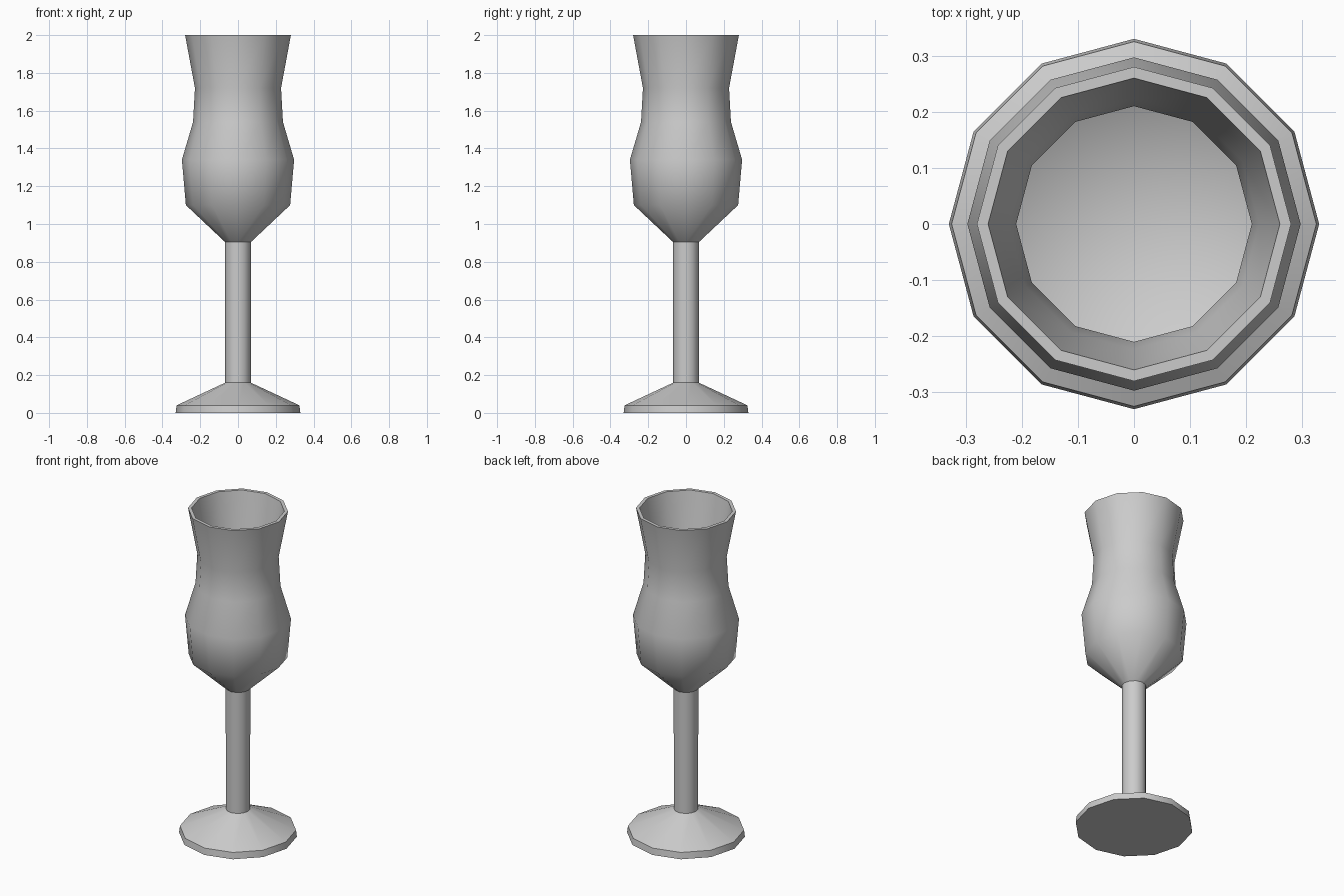
import bpy, math

SIDES = 12

cube = bpy.data.objects.get("Cube")
if cube:
    bpy.data.objects.remove(cube, do_unlink=True)

grey = bpy.data.materials.new("plain_grey")
grey.use_nodes = True
colour = (0.6, 0.6, 0.6, 1)
grey.diffuse_color = colour
grey.node_tree.nodes["Principled BSDF"].inputs["Base Color"].default_value = colour


def lathe(name, profile):
    """Turn a (radius, height) profile, listed upward on the outside; radius 0 is a pole."""
    verts, faces, rings = [], [], []
    for r, z in profile:
        count = SIDES if r else 1
        start = len(verts)
        for i in range(count):
            a = math.tau * i / SIDES
            verts.append((r * math.cos(a), r * math.sin(a), z))
        rings.append([start + i % count for i in range(SIDES)])
    for low, high in zip(rings, rings[1:]):
        for i in range(SIDES):
            j = (i + 1) % SIDES
            quad = [low[i], low[j], high[j], high[i]]
            faces.append(list(dict.fromkeys(quad)))
    mesh = bpy.data.meshes.new(name)
    mesh.from_pydata(verts, [], faces)
    mesh.materials.append(grey)
    obj = bpy.data.objects.new(name, mesh)
    bpy.context.collection.objects.link(obj)
    bpy.ops.object.select_all(action='DESELECT')
    obj.select_set(True)
    bpy.context.view_layer.objects.active = obj
    bpy.ops.object.shade_smooth_by_angle(angle=math.radians(44))
    return obj


# Foot, stem and bowl in one turned shape
outside = [(0, 0), (0.33, 0), (0.325, 0.04), (0.068, 0.16), (0.069, 0.905),
           (0.276, 1.1), (0.297, 1.34), (0.238, 1.54), (0.228, 1.72), (0.28, 2)]
# Hollow of the bowl, from the rim down to the centre of the floor
inside = [(0.26, 2), (0.223, 1.78), (0.21, 1.71), (0.22, 1.54),
          (0.278, 1.34), (0.258, 1.12), (0, 0.95)]
lathe("goblet", outside + inside)
